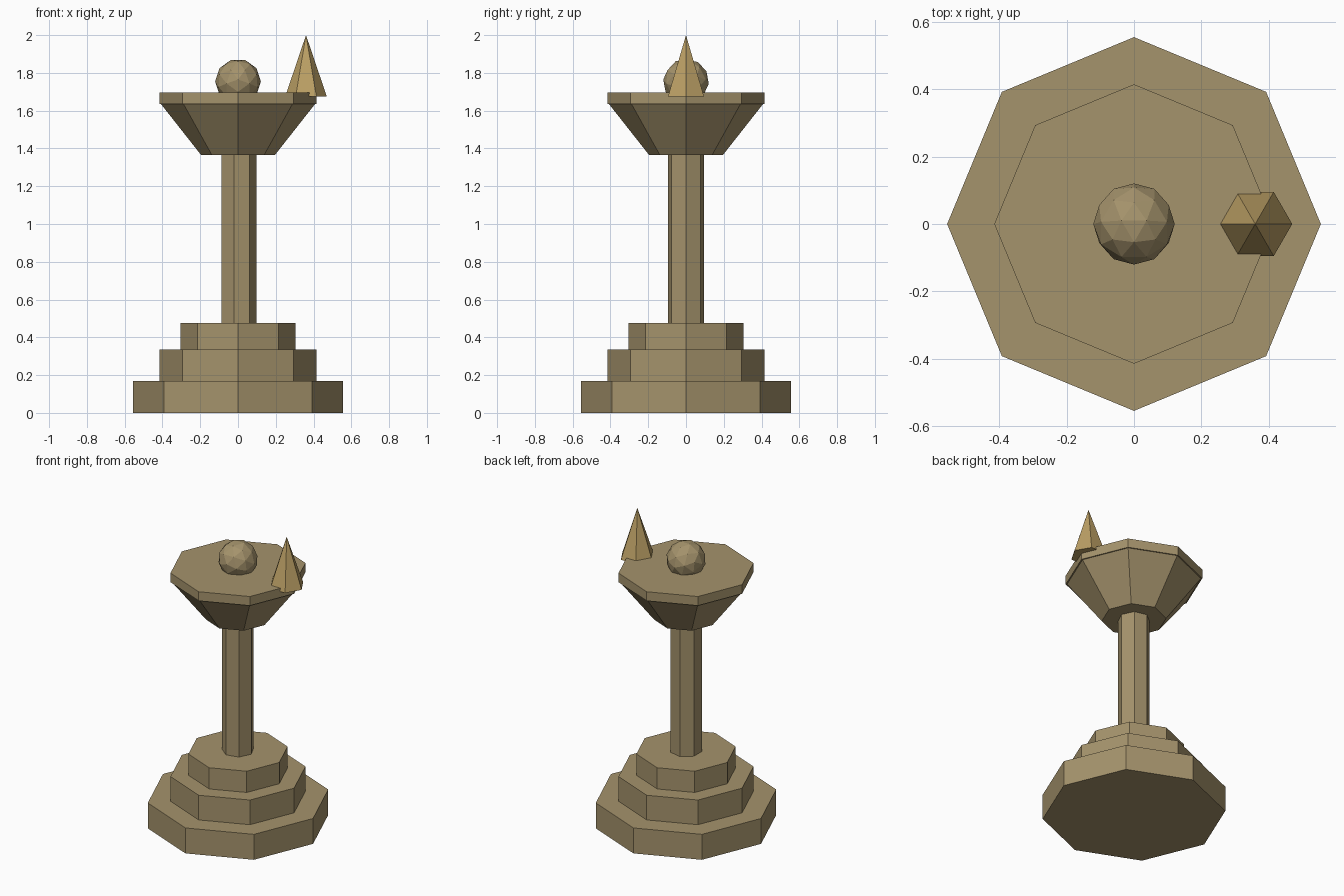
import bpy
from math import radians

if "Cube" in bpy.data.objects:
    bpy.data.objects.remove(bpy.data.objects["Cube"])


def material(name, rgb):
    m = bpy.data.materials.new(name)
    m.diffuse_color = (*rgb, 1)
    m.use_nodes = True
    m.node_tree.nodes["Principled BSDF"].inputs["Base Color"].default_value = m.diffuse_color
    return m


stone = material("stone", (0.376, 0.292, 0.150))
gold = material("golden_stone", (0.50, 0.35, 0.13))


def prism(name, sides, r_bottom, r_top, z0, z1, x=0, start=0, mat=stone):
    """Flat-sided prism, frustum or pyramid; 'start' is the angle of its first corner."""
    bpy.ops.mesh.primitive_cone_add(
        vertices=sides, radius1=r_bottom, radius2=r_top, depth=z1 - z0,
        location=(x, 0, (z0 + z1) / 2))
    ob = bpy.context.object
    ob.name = name
    # the primitive's first corner points along +y
    ob.rotation_euler.z = radians(start - 90)
    ob.data.materials.append(mat)
    return ob


# Stepped octagonal base
for i, (r, z0, z1) in enumerate([(0.555, 0, 0.17), (0.415, 0.17, 0.335),
                                 (0.305, 0.335, 0.477)]):
    prism(f"base_step_{i + 1}", 8, r, r, z0, z1)

# Seven-sided column
prism("column", 7, 0.098, 0.098, 0.477, 1.366)

# Flared bowl and its rim slab
prism("bowl", 8, 0.196, 0.407, 1.366, 1.634)
prism("bowl_rim", 8, 0.415, 0.415, 1.634, 1.695)

# Faceted ball, turned so that edges cross the main axes
bpy.ops.mesh.primitive_ico_sphere_add(
    subdivisions=2, radius=0.121, location=(0, 0, 1.754),
    rotation=(0, radians(31.717), radians(90)))
ball = bpy.context.object
ball.name = "ball"
ball.data.materials.append(stone)

# Six-sided spike at the edge of the bowl
prism("spike", 6, 0.11, 0, 1.675, 2.0, x=0.36, mat=gold)
